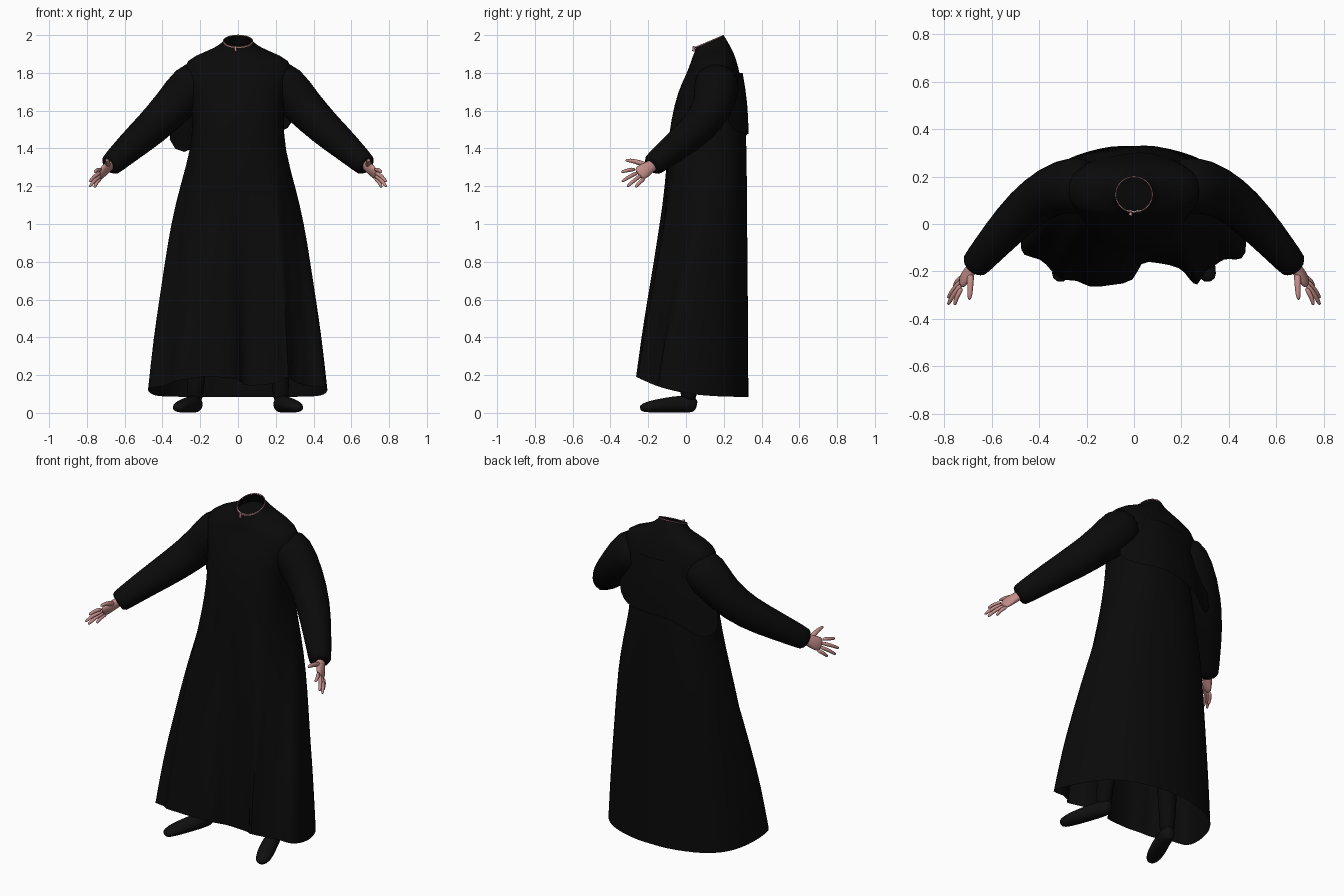
import bpy, bmesh, math
from mathutils import Vector

if "Cube" in bpy.data.objects:
    bpy.data.objects.remove(bpy.data.objects["Cube"])


def material(name, rgb):
    m = bpy.data.materials.new(name)
    m.diffuse_color = (*rgb, 1)
    m.use_nodes = True
    m.node_tree.nodes["Principled BSDF"].inputs["Base Color"].default_value = m.diffuse_color
    return m


BLACK = material("black cloth", (0.003, 0.003, 0.003))
SHOE = material("shoe black", (0.005, 0.005, 0.005))
SKIN = material("skin", (0.55, 0.27, 0.25))


def loft(name, rings, mat, closed=True, caps=(False, False), subsurf=1, angle=50):
    """Skin a list of equal-length point rows."""
    bm = bmesh.new()
    rows = [[bm.verts.new(p) for p in r] for r in rings]
    n = len(rows[0])
    for a, b in zip(rows, rows[1:]):
        for i in range(n if closed else n - 1):
            j = (i + 1) % n
            bm.faces.new((a[i], a[j], b[j], b[i]))
    if caps[0]:
        bm.faces.new(rows[0])
    if caps[1]:
        bm.faces.new(rows[-1])
    bmesh.ops.recalc_face_normals(bm, faces=bm.faces)
    me = bpy.data.meshes.new(name)
    bm.to_mesh(me)
    bm.free()
    me.materials.append(mat)
    ob = bpy.data.objects.new(name, me)
    bpy.context.collection.objects.link(ob)
    bpy.ops.object.select_all(action='DESELECT')
    ob.select_set(True)
    bpy.context.view_layer.objects.active = ob
    if subsurf:
        mod = ob.modifiers.new("smooth", 'SUBSURF')
        mod.levels = mod.render_levels = subsurf
        bpy.ops.object.modifier_apply(modifier=mod.name)
    bpy.ops.object.shade_smooth_by_angle(angle=math.radians(angle))
    return ob


def tube(name, path, radii, mat, up=(0, 0, 1), n=12, caps=(True, True), subsurf=1):
    """Elliptic tube; radii are (sideways, along up)."""
    pts = [Vector(p) for p in path]
    rings = []
    for k, p in enumerate(pts):
        t = (pts[min(k + 1, len(pts) - 1)] - pts[max(k - 1, 0)]).normalized()
        side = t.cross(Vector(up)).normalized()
        top = side.cross(t)
        rs, ru = radii[k] if isinstance(radii[k], tuple) else (radii[k],) * 2
        rings.append([p + side * rs * math.cos(2 * math.pi * i / n)
                      + top * ru * math.sin(2 * math.pi * i / n) for i in range(n)])
    return loft(name, rings, mat, caps=caps, subsurf=subsurf)


# Coat: hem outline with folds, from back centre round the +x side
HEM = [(0, .33), (.1, .33), (.2, .305), (.3, .27), (.39, .2), (.44, .1), (.47, 0),
       (.48, -.14), (.43, -.155), (.38, -.14), (.34, -.18), (.29, -.2), (.27, -.275),
       (.23, -.23), (.2, -.18), (.1, -.165), (.02, -.15), (.01, -.25), (-.1, -.255),
       (-.19, -.275), (-.24, -.23), (-.3, -.245), (-.35, -.2), (-.39, -.14), (-.475, -.14),
       (-.48, -.08), (-.465, 0), (-.44, .1), (-.39, .2), (-.3, .27), (-.2, .305), (-.1, .33)]
N = len(HEM)


def oval(a, yf, yb, z, tilt=0, e=.85):
    """Rounded-box ring, optionally tilted up toward the back."""
    out = []
    for i in range(N):
        s, c = math.sin(2 * math.pi * i / N), math.cos(2 * math.pi * i / N)
        x = a * math.copysign(abs(s) ** e, s)
        y = (yf + yb) / 2 + (yb - yf) / 2 * math.copysign(abs(c) ** e, c)
        out.append((x, y, z + tilt * (y - yf)))
    return out


waist = oval(.25, -.1, .322, 1.4)
rings = [oval(.078, .05, .2, 1.935, .42, 1), oval(.1, .045, .218, 1.905, .38, 1),
         oval(.17, .035, .24, 1.89, .2, 1), oval(.285, .025, .265, 1.855, .1),
         oval(.285, 0, .287, 1.79), oval(.255, -.045, .305, 1.7),
         oval(.24, -.08, .314, 1.55), waist]
for z, tx, ty in ((1.2, .26, .12), (1, .47, .3), (.8, .61, .5), (.6, .74, .68),
                  (.4, .87, .85), (None, 1, 1)):
    row = []
    for (wx, wy, _), (hx, hy) in zip(waist, HEM):
        y = wy + (hy - wy) * ty
        h = .085 + .11 * max(0, (.33 - y) / .6) ** 3
        row.append((wx + (hx - wx) * tx, y, h if z is None else z))
    rings.append(row)
loft("long_coat", rings, BLACK)

# Dark filling inside the neck opening, and the thin skin edge of the neck
loft("neck_filling", [oval(.085, .055, .2, 1.9, .35, 1), oval(.01, .12, .13, 1.925, 0, 1)],
     BLACK, caps=(False, True), subsurf=0)
loft("neck_edge", [oval(.08, .047, .202, 1.932, .42, 1), oval(.08, .047, .202, 1.937, .42, 1),
                   oval(.075, .053, .197, 1.94, .42, 1)], SKIN, subsurf=0)
tube("collar_clasp", [(-.015, .043, 1.94), (-.012, .038, 1.915)], [.007, .006], SKIN,
     up=(0, 1, 0), n=8, subsurf=0)

# Loose back cape whose corners stick out under the arms
lower = [(-.39, .2, 1.43), (-.28, .25, 1.355), (-.2, .3, 1.44), (-.1, .315, 1.47),
         (.05, .338, 1.48), (.14, .32, 1.48), (.22, .28, 1.48), (.31, .21, 1.53)]
upper = [(x * .7, y * .8 + .035, 1.8) for x, y, z in lower]
middle = [(l[0] * .45 + u[0] * .55, l[1] * .5 + u[1] * .5 + .012, (l[2] + u[2]) / 2)
          for l, u in zip(lower, upper)]
loft("back_cape", [upper, middle, lower], BLACK, closed=False)

for s, side in ((1, "left"), (-1, "right")):
    def m(*pts):
        return [(s * x, y, z) for x, y, z in pts]

    # Sleeve
    tube(side + "_sleeve",
         m((.17, .16, 1.775), (.25, .165, 1.735), (.35, .145, 1.615), (.46, .065, 1.505),
           (.57, -.055, 1.41), (.66, -.16, 1.325), (.682, -.185, 1.305)),
         [.11, .128, .108, .096, .08, .064, .061], BLACK, n=16)

    # Palm and wrist
    tube(side + "_palm",
         m((.655, -.15, 1.33), (.69, -.195, 1.3), (.712, -.225, 1.28), (.732, -.255, 1.26)),
         [(.026, .03), (.024, .034), (.021, .043), (.013, .04)], SKIN, up=(0, -.7, .7))

    # Fingers, index to little
    tips = ((.758, -.342, 1.275), (.785, -.34, 1.225), (.785, -.312, 1.198), (.76, -.268, 1.195))
    for k, tip in enumerate(tips):
        o = (.033 - .022 * k) * .72
        base = Vector((.724, -.243 - o, 1.266 + o))
        mid = base.lerp(Vector(tip), .5) + Vector((.007, 0, .004))
        tube(f"{side}_finger_{k + 1}", m(base, mid, base.lerp(Vector(tip), .93), tip),
             [.0125, .011, .009, .005], SKIN, up=(0, -.7, .7), n=8)
    tube(side + "_thumb", m((.69, -.2, 1.305), (.69, -.25, 1.328), (.692, -.3, 1.337),
                            (.695, -.322, 1.337)), [.02, .014, .012, .006], SKIN, n=8)

    # Shoe and trouser leg
    tube(side + "_shoe",
         m((.212, .055, .037), (.222, .03, .047), (.24, -.03, .047), (.272, -.11, .041),
           (.308, -.2, .032), (.322, -.245, .024)),
         [(.026, .034), (.041, .047), (.045, .047), (.05, .041), (.046, .032), (.024, .018)], SHOE)
    tube(side + "_leg", m((.228, .012, .05), (.225, .015, .13), (.22, .025, .28), (.12, .1, .95)),
         [.044, .045, .055, .09], BLACK, up=(0, 1, 0))
